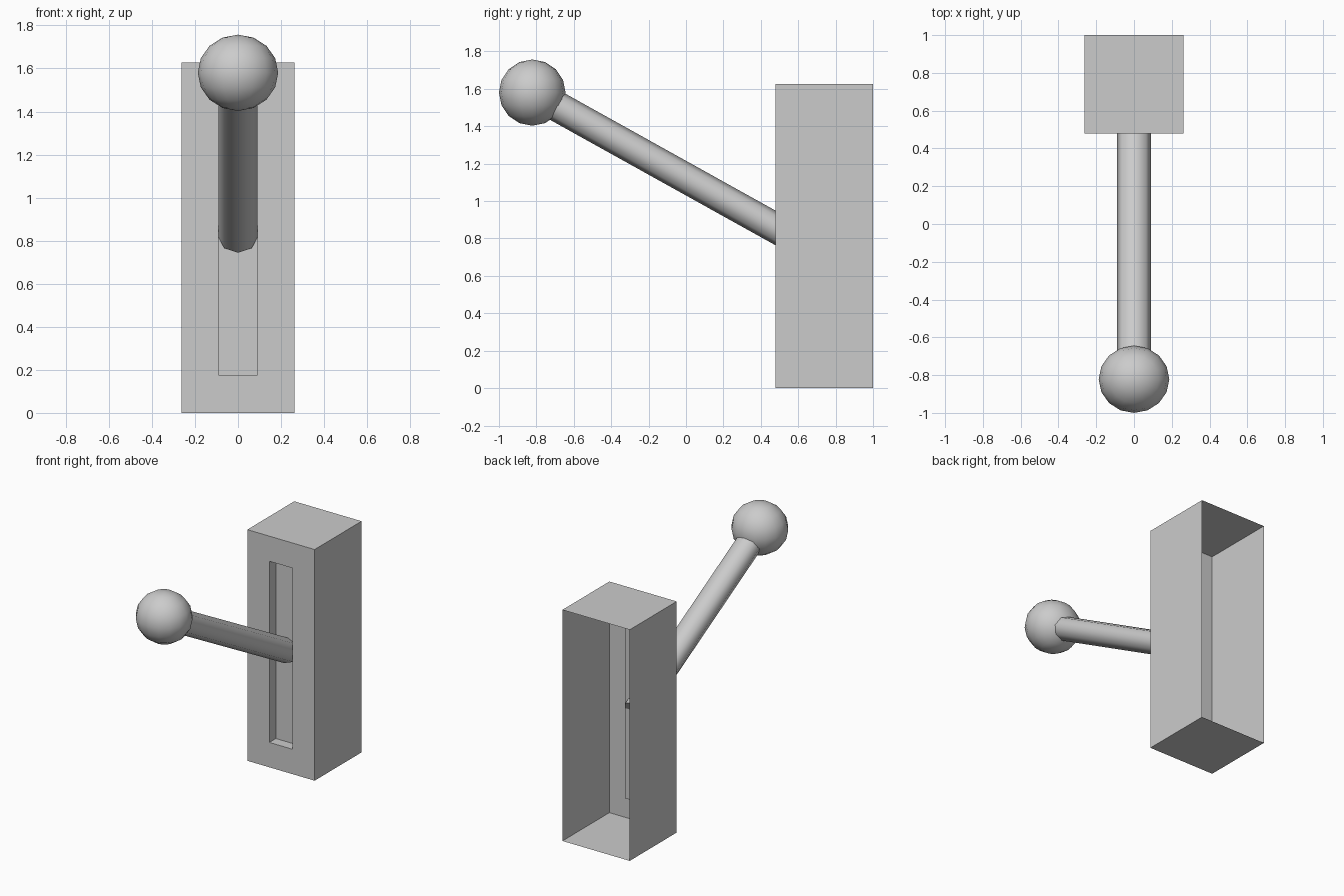
import bpy, bmesh
from mathutils import Vector

if "Cube" in bpy.data.objects:
    bpy.data.objects.remove(bpy.data.objects["Cube"])

HX, Y0, Y1, TOP = 0.262, 0.478, 1.0, 1.627   # housing limits
SX, SZ0, SZ1, SY = 0.09, 0.175, 1.45, 0.55   # recessed slot
KNOB = Vector((0, -0.822, 1.58))
FOOT = Vector((0, 0.553, 0.815))


def finish(bm, name, smooth=False):
    me = bpy.data.meshes.new(name)
    bm.to_mesh(me)
    bm.free()
    ob = bpy.data.objects.new(name, me)
    bpy.context.collection.objects.link(ob)
    if smooth:
        bpy.ops.object.select_all(action='DESELECT')
        bpy.context.view_layer.objects.active = ob
        ob.select_set(True)
        bpy.ops.object.shade_smooth_by_angle(angle=0.9)
    return ob


# Switch housing: thin shell, open at the back, with a recessed front slot
bm = bmesh.new()


def ring(hx, z0, z1, y):
    return [bm.verts.new((x, y, z)) for x, z in
            ((-hx, z0), (hx, z0), (hx, z1), (-hx, z1))]


rings = [ring(HX, 0, TOP, Y1), ring(HX, 0, TOP, Y0),
         ring(SX, SZ0, SZ1, Y0), ring(SX, SZ0, SZ1, SY)]
for a, b in zip(rings, rings[1:]):
    for i in range(4):
        j = (i + 1) % 4
        bm.faces.new((a[i], a[j], b[j], b[i]))
bm.faces.new(rings[-1])
bm.normal_update()
# the slot floor must face the front
if bm.faces[:][-1].normal.y > 0:
    bmesh.ops.reverse_faces(bm, faces=bm.faces[:])
finish(bm, "housing")

# Lever rod: eight-sided, slightly wider than tall
bm = bmesh.new()
axis = FOOT - KNOB
bmesh.ops.create_cone(bm, cap_ends=True, segments=8, radius1=1, radius2=1,
                      depth=axis.length)
for v in bm.verts:
    v.co.x *= 0.09
    v.co.y *= 0.081
rod = finish(bm, "lever_rod", True)
rod.location = (KNOB + FOOT) / 2
rod.rotation_euler = Vector((0, 0, 1)).rotation_difference(axis).to_euler()

# Ball knob on the lever end
bm = bmesh.new()
bmesh.ops.create_uvsphere(bm, u_segments=16, v_segments=8, radius=1)
for v in bm.verts:
    v.co.x *= 0.187
    v.co.y *= 0.178
    v.co.z *= 0.177
knob = finish(bm, "lever_knob", True)
knob.location = KNOB
